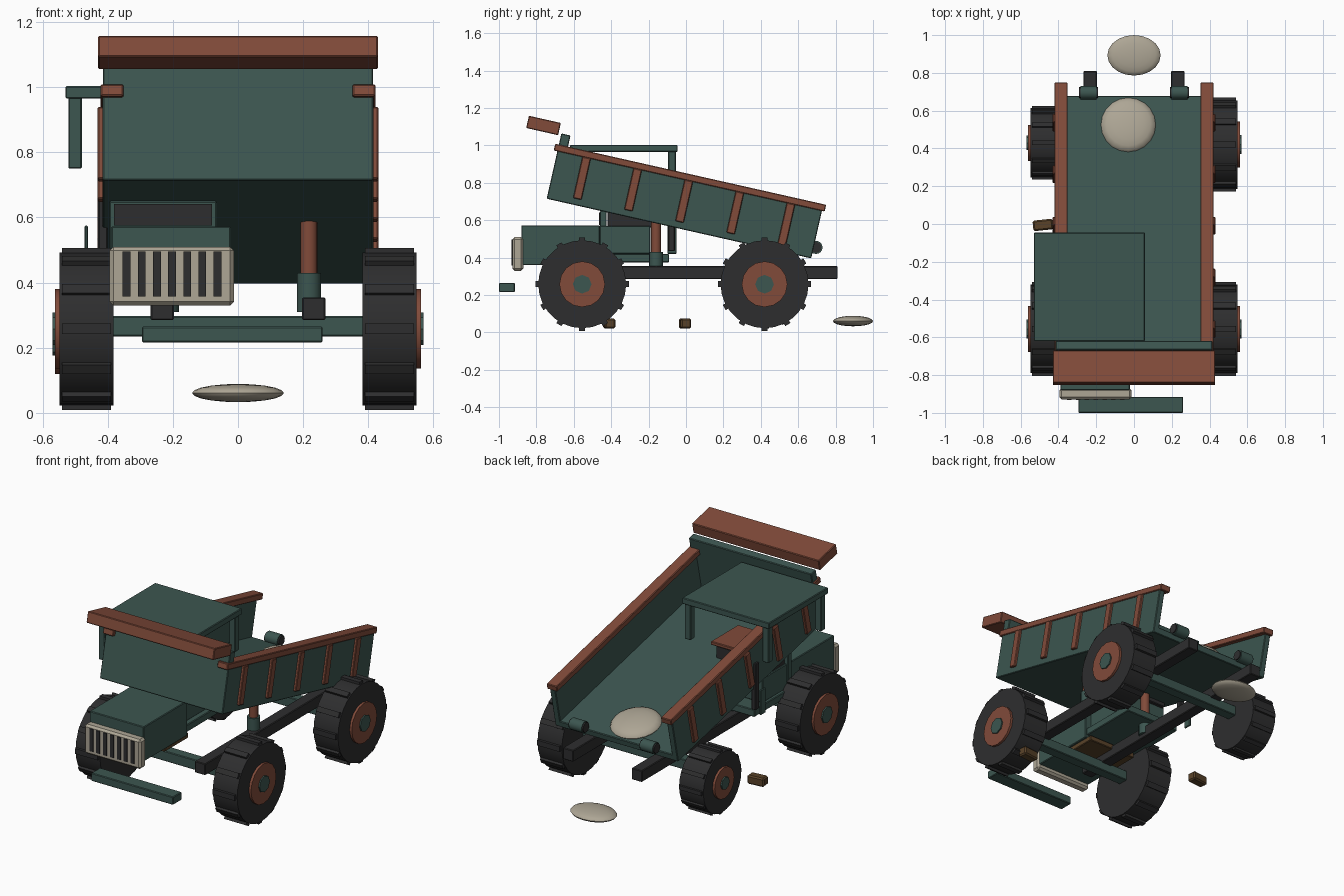
import bpy, bmesh, math
from mathutils import Matrix, Vector

old = bpy.data.objects.get("Cube")
if old:
    bpy.data.objects.remove(old, do_unlink=True)


def material(name, rgb):
    m = bpy.data.materials.new(name)
    m.use_nodes = True
    m.diffuse_color = (*rgb, 1)
    m.node_tree.nodes["Principled BSDF"].inputs["Base Color"].default_value = (*rgb, 1)
    return m


TEAL = material("teal paint", (0.045, 0.092, 0.08))
RUST = material("rust red", (0.22, 0.07, 0.042))
BLACK = material("black rubber", (0.027, 0.027, 0.028))
TAN = material("pale stone", (0.42, 0.38, 0.30))
WOOD = material("brown wood", (0.10, 0.055, 0.022))


def finish(bm, name, mat, matrix=None):
    if matrix:
        bm.transform(matrix)
    mesh = bpy.data.meshes.new(name)
    bm.to_mesh(mesh)
    bm.free()
    mesh.materials.append(mat)
    ob = bpy.data.objects.new(name, mesh)
    bpy.context.collection.objects.link(ob)
    return ob


def add_box(bm, xr, yr, zr, turn=None):
    lo, hi = Vector((xr[0], yr[0], zr[0])), Vector((xr[1], yr[1], zr[1]))
    mat = Matrix.Translation((lo + hi) / 2) @ Matrix.Diagonal((*(hi - lo), 1))
    bmesh.ops.create_cube(bm, size=1, matrix=turn @ mat if turn else mat)


def box(name, mat, xr, yr, zr, matrix=None, bevel=0.004):
    bm = bmesh.new()
    add_box(bm, xr, yr, zr)
    ob = finish(bm, name, mat, matrix)
    if bevel:
        mod = ob.modifiers.new("soft edge", 'BEVEL')
        mod.width, mod.segments = bevel, 1
    return ob


def smooth(ob):
    bpy.ops.object.select_all(action='DESELECT')
    ob.select_set(True)
    bpy.context.view_layer.objects.active = ob
    bpy.ops.object.shade_smooth_by_angle(angle=math.radians(35))


def cylinder(name, mat, radius, length, centre, axis='Z', sides=16, matrix=None):
    bm = bmesh.new()
    turn = Matrix.Rotation(math.pi / 2, 4, 'Y') if axis == 'X' else Matrix()
    bmesh.ops.create_cone(bm, cap_ends=True, segments=sides, radius1=radius, radius2=radius,
                          depth=length, matrix=Matrix.Translation(centre) @ turn)
    ob = finish(bm, name, mat, matrix)
    if sides > 8:
        smooth(ob)
    return ob


# Wheels: tyre with lugs, rust rim and hub cap
def wheel(label, side, y, z, size):
    place = Matrix.Translation((side * 0.465, y, z)) @ Matrix.Diagonal((side, size, size, 1))
    cylinder(label + "_tyre", BLACK, 0.235, 0.165, (0, 0, 0), 'X', 28, place)
    bm = bmesh.new()
    for i in range(12):
        turn = Matrix.Rotation(math.tau * i / 12, 4, 'X')
        add_box(bm, (-0.075, 0.075), (-0.016, 0.016), (0.225, 0.249), turn)
    finish(bm, label + "_lugs", BLACK, place)
    cylinder(label + "_rim", RUST, 0.122, 0.03, (0.082, 0, 0), 'X', 16, place)
    cylinder(label + "_hub", TEAL, 0.05, 0.03, (0.09, 0, 0), 'X', 8, place)


FRONT, REAR, AXLE = -0.555, 0.42, 0.258
wheel("front_left", 1, FRONT, AXLE, 1)
wheel("front_right", -1, FRONT, AXLE, 1)
wheel("rear_left", 1, REAR, AXLE, 1)
wheel("rear_right", -1, 0.43, 0.215, 0.78)

# Chassis
for y, label in ((FRONT, "front"), (REAR, "rear")):
    box(label + "_axle", TEAL, (-0.4, 0.4), (y - 0.032, y + 0.032), (0.235, 0.297))
for s, label in ((1, "left"), (-1, "right")):
    xr = sorted((s * 0.197, s * 0.268))
    box(label + "_chassis_rail", BLACK, xr, (-0.70, 0.81), (0.285, 0.355))
    cylinder(label + "_ram_base", TEAL, 0.037, 0.12, (s * 0.218, -0.16, 0.37))
    cylinder(label + "_ram_rod", RUST, 0.026, 0.18, (s * 0.218, -0.16, 0.51))
box("front_bumper", TEAL, (-0.295, 0.26), (-1.0, -0.915), (0.216, 0.265))

# Hood and grille
box("hood", TEAL, (-0.39, -0.022), (-0.88, -0.46), (0.36, 0.573))
box("engine", WOOD, (-0.36, -0.035), (-0.66, -0.43), (0.332, 0.365))
box("grille", TAN, (-0.395, -0.012), (-0.928, -0.87), (0.33, 0.51), bevel=0.012)
bm = bmesh.new()
for i in range(7):
    x = -0.342 + 0.0465 * i
    add_box(bm, (x - 0.012, x + 0.012), (-0.933, -0.925), (0.358, 0.496))
finish(bm, "grille_slots", BLACK)

# Cab
box("cab_floor", TEAL, (-0.40, -0.03), (-0.46, -0.09), (0.375, 0.42))
box("cab_body", TEAL, (-0.385, -0.06), (-0.46, -0.19), (0.42, 0.57))
box("cab_cowl", TEAL, (-0.395, -0.065), (-0.46, -0.425), (0.42, 0.65))
box("cab_screen", BLACK, (-0.38, -0.08), (-0.466, -0.459), (0.575, 0.642), bevel=0)
box("seat_base", BLACK, (-0.375, -0.085), (-0.42, -0.17), (0.56, 0.70))
box("seat_cushion", RUST, (-0.38, -0.055), (-0.425, -0.16), (0.70, 0.722))
box("cab_rear_post", BLACK, (-0.43, -0.40), (-0.095, -0.06), (0.435, 0.72))
box("cab_step", TEAL, (-0.472, -0.46), (-0.10, -0.05), (0.42, 0.575))
box("cab_roof", TEAL, (-0.53, 0.058), (-0.62, -0.045), (0.965, 1.003))
for x in (-0.5, 0.028):
    for y in (-0.585, -0.075):
        box("roof_post", TEAL, (x - 0.021, x + 0.021), (y - 0.021, y + 0.021), (0.75, 0.97))

# Tipped bed, built level and then tilted about its lower front edge
TILT = Matrix.Translation((0, -0.745, 0.715)) @ Matrix.Rotation(math.radians(-12.7), 4, 'X')
box("bed_floor", TEAL, (-0.40, 0.40), (0, 1.45), (0, 0.04), TILT)
box("bed_front_wall", TEAL, (-0.415, 0.415), (0, 0.05), (0, 0.358), TILT)
box("bed_canopy_lip", RUST, (-0.43, 0.43), (-0.19, -0.015), (0.345, 0.412), TILT)
for s, label in ((1, "left"), (-1, "right")):
    box(label + "_bed_wall", TEAL, sorted((s * 0.378, s * 0.416)), (0, 1.45), (0, 0.27), TILT)
    box(label + "_bed_rail", RUST, sorted((s * 0.352, s * 0.422)), (-0.02, 1.465), (0.26, 0.297), TILT)
    for i in range(5):
        u = 0.16 + 0.28 * i
        box(label + "_bed_rib", RUST, sorted((s * 0.41, s * 0.431)),
            (u - 0.023, u + 0.023), (0.035, 0.262), TILT)
    cylinder(label + "_hinge", TEAL, 0.035, 0.085, (s * 0.24, 0.695, 0.455), 'X')
    cylinder(label + "_hinge_pin", BLACK, 0.029, 0.1, (s * 0.24, 0.695, 0.455), 'X')


# Stones: flattened low spheres
def stone(name, centre, size, tilt):
    bm = bmesh.new()
    bmesh.ops.create_uvsphere(bm, u_segments=20, v_segments=10, radius=1)
    place = Matrix.Translation(centre) @ Matrix.Rotation(math.radians(tilt), 4, 'X')
    smooth(finish(bm, name, TAN, place @ Matrix.Diagonal((*size, 1))))


stone("ground_stone", (0, 0.893, 0.061), (0.141, 0.107, 0.028), 0)
stone("bed_stone", (-0.03, 0.525, 0.475), (0.145, 0.147, 0.04), -12.7)

# Loose wooden chocks
for x, y in ((-0.482, -0.005), (0.45, -0.41)):
    place = Matrix.Translation((x, y, 0.048)) @ Matrix.Rotation(math.radians(6), 4, 'Z')
    box("wood_chock", WOOD, (-0.053, 0.053), (-0.028, 0.028), (-0.027, 0.027), place, 0.008)
